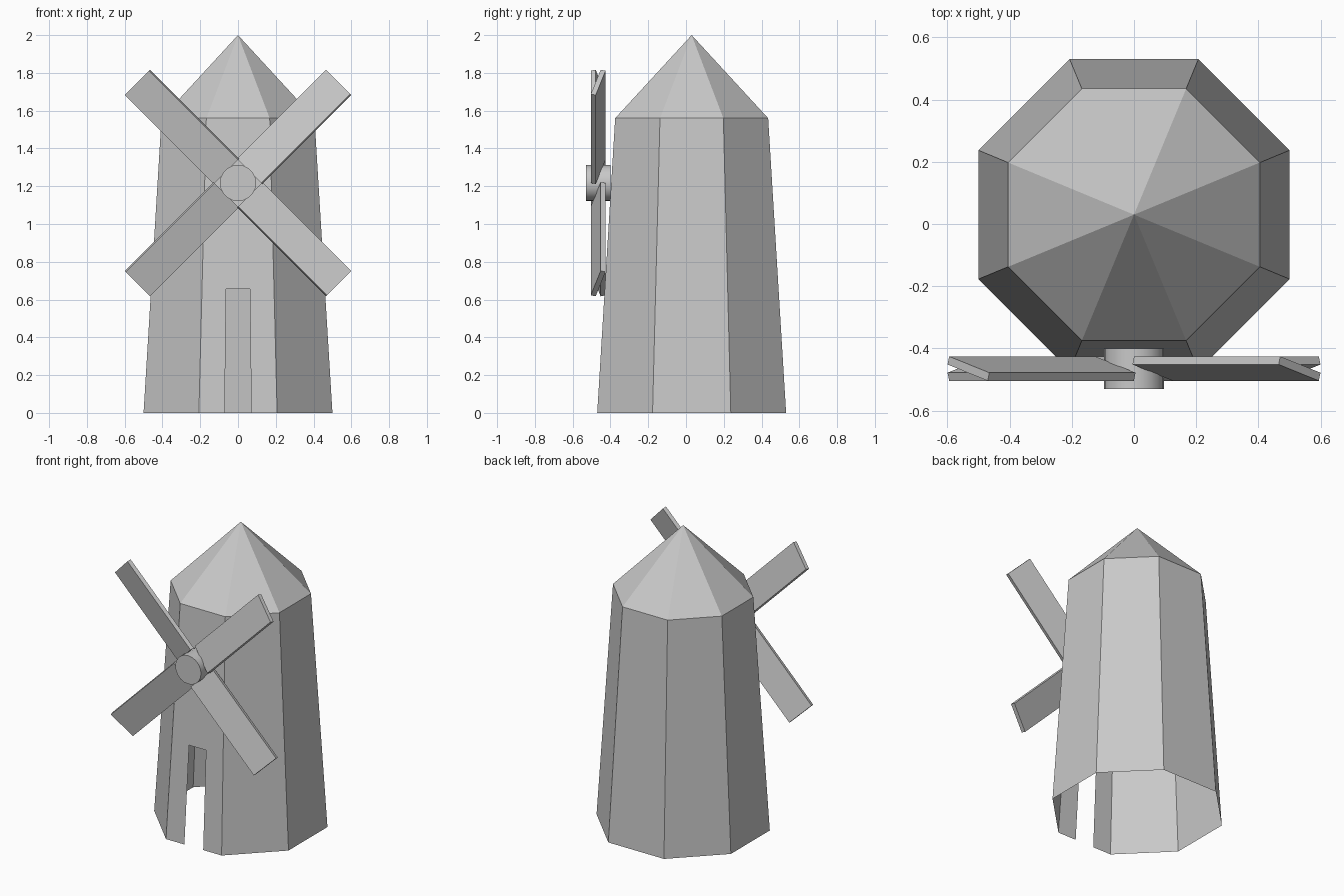
import bpy, bmesh, math
from mathutils import Matrix, Vector

cube = bpy.data.objects.get("Cube")
if cube:
    bpy.data.objects.remove(cube)

mat = bpy.data.materials.new("plain_grey")
mat.use_nodes = True
GREY = (0.58, 0.58, 0.58, 1)
mat.diffuse_color = GREY
mat.node_tree.nodes["Principled BSDF"].inputs["Base Color"].default_value = GREY

CENTRE_Y = 0.03
BASE, TOP, EAVES, PEAK = 0.5, 0.405, 1.56, 2.0
HUB = Vector((0, -0.465, 1.217))


def finish(name, bm):
    mesh = bpy.data.meshes.new(name)
    bm.to_mesh(mesh)
    bm.free()
    mesh.materials.append(mat)
    obj = bpy.data.objects.new(name, mesh)
    bpy.context.collection.objects.link(obj)
    return obj


def ring(bm, apothem, z):
    """Octagon with a flat side to the front; first two points span that side."""
    r = apothem / math.cos(math.pi / 8)
    angles = [math.radians(-112.5 + 45 * i) for i in range(8)]
    return [bm.verts.new((r * math.cos(a), CENTRE_Y + r * math.sin(a), z)) for a in angles]


def wall_point(bm, x, z):
    """Point on the sloping front wall."""
    apothem = BASE + (TOP - BASE) * z / EAVES
    return bm.verts.new((x, CENTRE_Y - apothem, z))


# Tapered open tower shell with a doorway cut in the front wall
bm = bmesh.new()
low, high = ring(bm, BASE, 0), ring(bm, TOP, EAVES)
for i in range(1, 8):
    j = (i + 1) % 8
    bm.faces.new((low[i], low[j], high[j], high[i]))
a, d = wall_point(bm, -0.07, 0), wall_point(bm, 0.07, 0)
b, c = wall_point(bm, -0.063, 0.655), wall_point(bm, 0.063, 0.655)
bm.faces.new((low[0], a, b, high[0]))
bm.faces.new((b, c, high[1], high[0]))
bm.faces.new((d, low[1], high[1], c))
finish("tower", bm)

# Pointed roof
bm = bmesh.new()
eaves = ring(bm, TOP, EAVES)
peak = bm.verts.new((0, CENTRE_Y, PEAK))
for i in range(8):
    bm.faces.new((eaves[i], eaves[(i + 1) % 8], peak))
finish("roof", bm)

# Hub
bm = bmesh.new()
bmesh.ops.create_cone(bm, cap_ends=True, segments=20, radius1=0.096, radius2=0.096, depth=0.13,
                      matrix=Matrix.Translation(HUB) @ Matrix.Rotation(math.pi / 2, 4, 'X'))
hub = finish("hub", bm)
bpy.ops.object.select_all(action='DESELECT')
hub.select_set(True)
bpy.context.view_layer.objects.active = hub
bpy.ops.object.shade_smooth_by_angle(angle=math.radians(30))

# Four pitched sails around the hub
INNER, OUTER = 0.088, 0.753
for i, name in enumerate(("upper_left", "lower_left", "lower_right", "upper_right")):
    bm = bmesh.new()
    place = (Matrix.Translation(HUB)
             @ Matrix.Rotation(math.radians(45 + 90 * (3 - i) - 90 + 0), 4, 'Y').inverted()
             @ Matrix.Rotation(math.radians(-16), 4, 'Z')
             @ Matrix.Translation((0, 0, (INNER + OUTER) / 2))
             @ Matrix.Diagonal((0.19, 0.027, OUTER - INNER, 1)))
    bmesh.ops.create_cube(bm, size=1, matrix=place)
    finish("sail_" + str(i + 1), bm)
